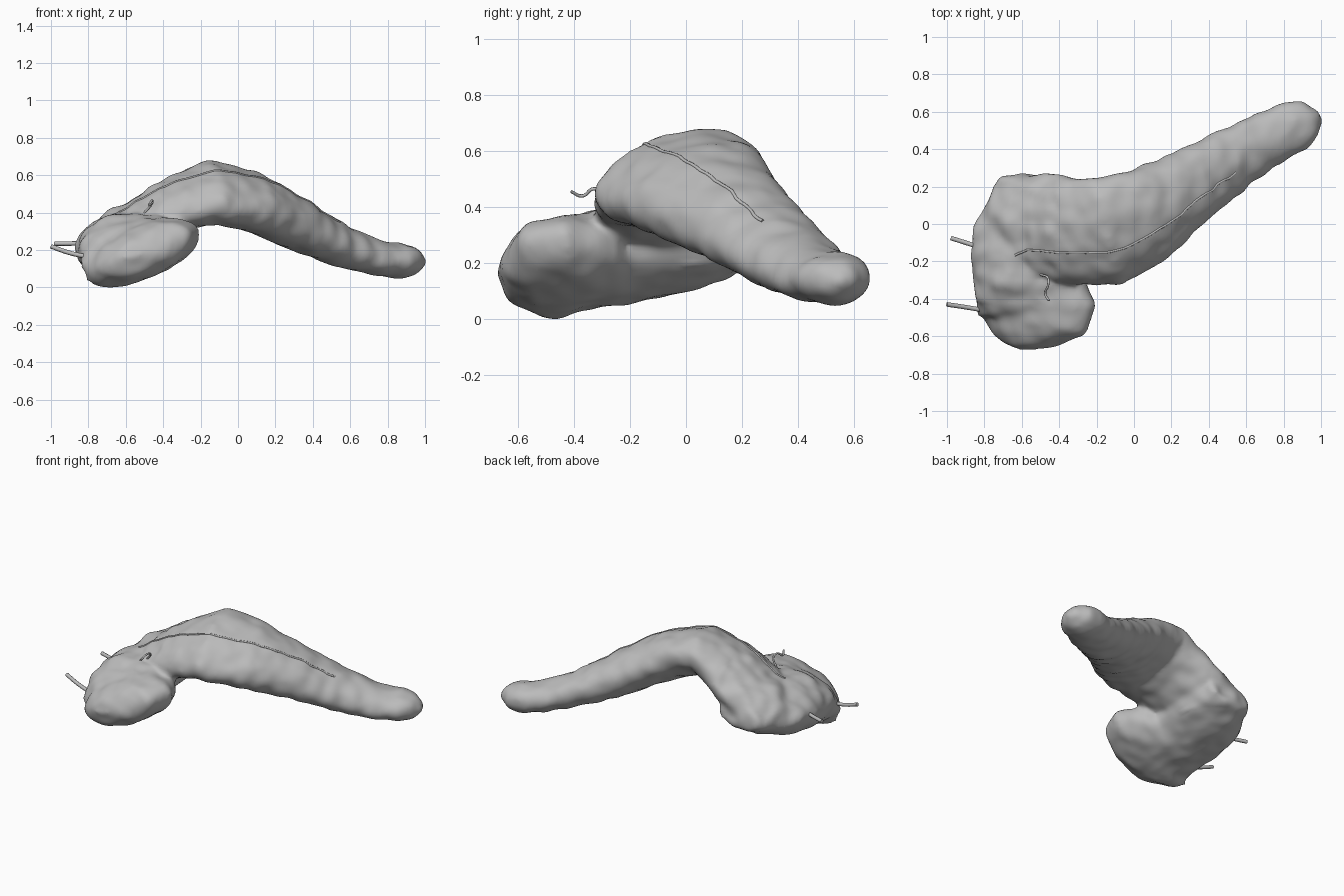
import bpy, bmesh, math
from mathutils import Vector, Matrix, noise
from mathutils.bvhtree import BVHTree

if "Cube" in bpy.data.objects:
    bpy.data.objects.remove(bpy.data.objects["Cube"])

grey = bpy.data.materials.new("soft grey")
grey.use_nodes = True
grey.diffuse_color = (0.5, 0.5, 0.5, 1)
grey.node_tree.nodes["Principled BSDF"].inputs["Base Color"].default_value = (0.5, 0.5, 0.5, 1)
UP = Vector((0, 0, 1))


def loft(bm, stations, sides=28):
    """Skin elliptical rings (x, y, z, half width, half height, roll) along their path."""
    centres = [Vector(s[:3]) for s in stations]
    rings = []
    for i, s in enumerate(stations):
        axis = (centres[min(i + 1, len(centres) - 1)] - centres[max(i - 1, 0)]).normalized()
        side = axis.cross(UP).normalized()
        roll = Matrix.Rotation(math.radians(s[5]), 3, axis)
        side, top = roll @ side, roll @ side.cross(axis)
        ring = []
        for k in range(sides):
            t = math.tau * k / sides
            ring.append(bm.verts.new(centres[i] + side * s[3] * math.cos(t) + top * s[4] * math.sin(t)))
        rings.append(ring)
    for a, b in zip(rings, rings[1:]):
        for k in range(sides):
            n = (k + 1) % sides
            bm.faces.new((a[k], a[n], b[n], b[k]))
    bm.faces.new(rings[0][::-1])
    bm.faces.new(rings[-1])


# Arched body and tapering tail, rolled so the back edge rides higher
bm = bmesh.new()
loft(bm, [
    (-.76, .04, .25, .14, .07, 0),
    (-.66, .03, .28, .21, .12, 4),
    (-.48, -.01, .36, .275, .14, 9),
    (-.30, -.04, .455, .295, .135, 15),
    (-.14, -.04, .51, .30, .145, 18),
    (.06, .04, .465, .265, .15, 20),
    (.30, .20, .345, .205, .135, 18),
    (.55, .36, .225, .165, .105, 14),
    (.75, .475, .15, .145, .09, 8),
    (.87, .535, .145, .135, .09, 4),
    (.945, .565, .14, .095, .07, 0),
    (.985, .58, .14, .03, .02, 0)])
# Broad head with the hooked lower lobe
loft(bm, [
    (-.56, -.655, .20, .08, .04, -22),
    (-.555, -.61, .18, .21, .10, -22),
    (-.54, -.53, .175, .305, .135, -22),
    (-.525, -.45, .185, .34, .145, -21),
    (-.56, -.37, .20, .295, .155, -16),
    (-.61, -.29, .215, .255, .165, -10),
    (-.62, -.18, .23, .25, .165, -8),
    (-.61, -.06, .24, .245, .15, -8),
    (-.57, .10, .265, .20, .12, -8),
    (-.57, .25, .28, .15, .07, -8)])
bmesh.ops.recalc_face_normals(bm, faces=bm.faces)
mesh = bpy.data.meshes.new("gland")
bm.to_mesh(mesh)
bm.free()
gland = bpy.data.objects.new("gland", mesh)
bpy.context.collection.objects.link(gland)

# Fuse the parts into one skin
fuse = gland.modifiers.new("fuse", "REMESH")
fuse.mode = "VOXEL"
fuse.voxel_size = 0.018
soften = gland.modifiers.new("soften", "SMOOTH")
soften.iterations = 8
fused = bpy.data.meshes.new_from_object(gland.evaluated_get(bpy.context.evaluated_depsgraph_get()))
gland.modifiers.clear()
gland.data = fused

# Lobulated lumps, stronger on top of the head
bm = bmesh.new()
bm.from_mesh(fused)
bm.normal_update()
moves = []
for v in bm.verts:
    p = v.co
    rough = 0.018 if p.x < -.4 and p.y > -.42 and p.z > .2 else 0.01
    lump = noise.noise(p * 11) * rough + noise.noise(p * 4) * 0.008
    moves.append(v.normal * (lump + 0.005))
for v, m in zip(bm.verts, moves):
    v.co += m
    v.co.z = max(v.co.z, 0)
bm.normal_update()
skin = BVHTree.FromBMesh(bm)
bm.to_mesh(fused)
bm.free()
fused.materials.clear()
fused.materials.append(grey)
for f in fused.polygons:
    f.use_smooth = True


def vessel(name, points, radius, on_skin=False):
    """Round tube through the points, optionally laid on the gland."""
    curve = bpy.data.curves.new(name, "CURVE")
    curve.dimensions = "3D"
    curve.bevel_depth = radius
    curve.bevel_resolution = 2
    curve.use_fill_caps = True
    pts = [Vector(p) for p in points]
    if on_skin:
        dense = [a.lerp(b, k / 8) for a, b in zip(pts, pts[1:]) for k in range(8)] + [pts[-1]]
        pts = [skin.find_nearest(p)[0] for p in dense]
    spline = curve.splines.new("POLY" if on_skin else "BEZIER")
    knots = spline.points if on_skin else spline.bezier_points
    knots.add(len(pts) - 1)
    for knot, p in zip(knots, pts):
        if on_skin:
            knot.co = (*p, 1)
        else:
            knot.co = p
            knot.handle_left_type = knot.handle_right_type = "AUTO"
    curve.materials.append(grey)
    bpy.context.collection.objects.link(bpy.data.objects.new(name, curve))


# Long duct over the body, two duct stubs at the head and a small curled vessel
vessel("main_duct", [(-.64, -.17, .42), (-.58, -.14, .45), (-.4, -.15, .53), (-.2, -.15, .60),
                     (-.05, -.13, .62), (.05, -.08, .60), (.2, .05, .50), (.35, .17, .40),
                     (.51, .29, .30)], .006, True)
vessel("upper_stub", [(-.98, -.075, .235), (-.9, -.1, .235), (-.78, -.14, .24)], .012)
vessel("lower_stub", [(-1.0, -.43, .22), (-.9, -.445, .185), (-.78, -.465, .16)], .012)
vessel("curled_vessel", [(-.50, -.27, .40), (-.46, -.29, .45), (-.46, -.33, .465),
                         (-.475, -.37, .44), (-.455, -.41, .455)], .006)
